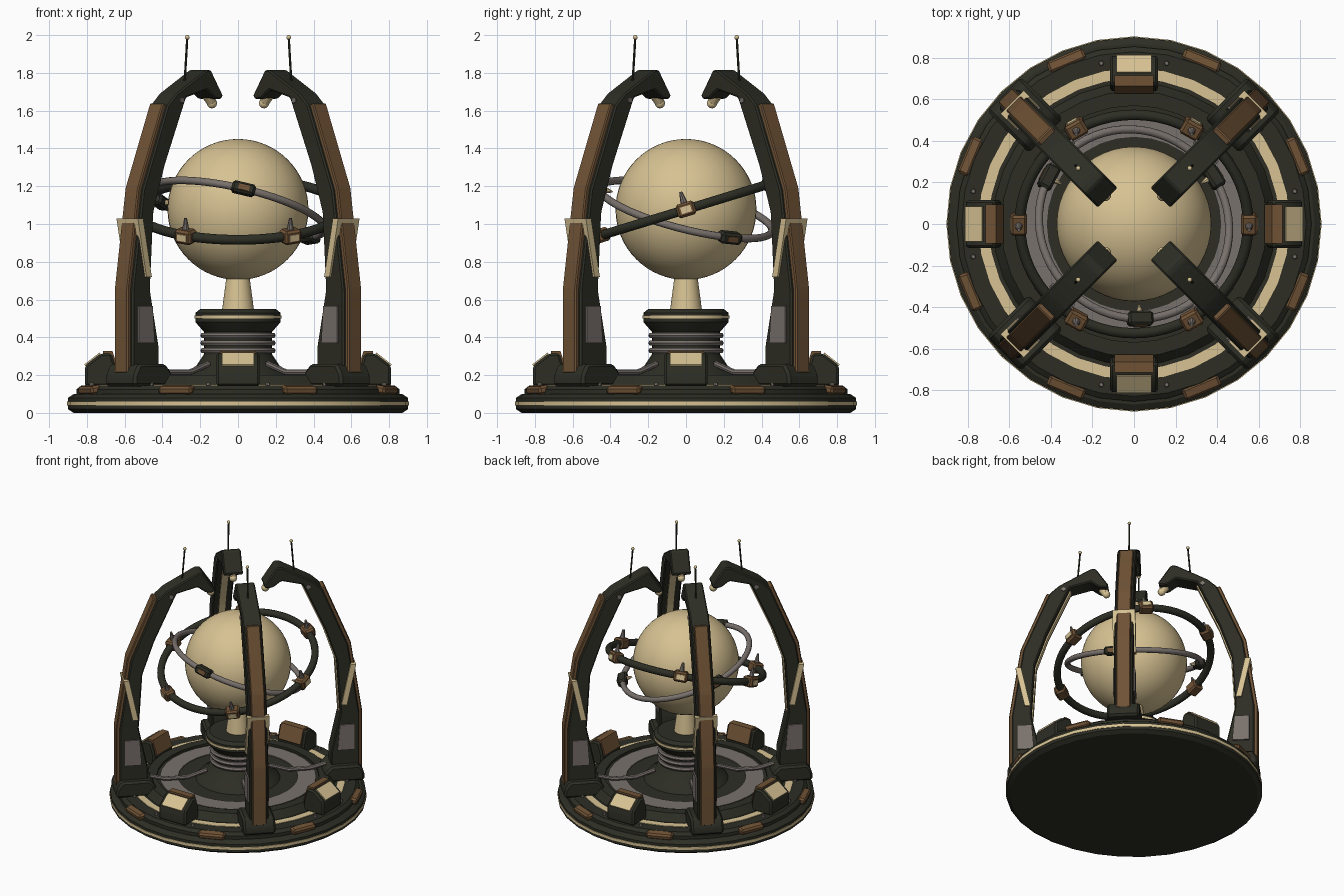
import bpy, bmesh
from math import radians, pi
from mathutils import Matrix, Vector

if "Cube" in bpy.data.objects:
    bpy.data.objects.remove(bpy.data.objects["Cube"])


def material(name, rgb):
    m = bpy.data.materials.new(name)
    m.use_nodes = True
    m.diffuse_color = (*rgb, 1)
    node = next(n for n in m.node_tree.nodes if n.type == "BSDF_PRINCIPLED")
    node.inputs["Base Color"].default_value = (*rgb, 1)
    return m


DARK = material("dark olive metal", (0.026, 0.027, 0.018))
BROWN = material("bronze brown", (0.16, 0.085, 0.036))
CREAM = material("warm cream", (0.68, 0.54, 0.29))
GRAY = material("warm gray", (0.19, 0.165, 0.15))
ID = Matrix.Identity(4)


def spin(deg, axis="Z"):
    return Matrix.Rotation(radians(deg), 4, axis)


def move(x, y, z):
    return Matrix.Translation((x, y, z))


def finish(name, bm, mat, mtx=ID, bevel=0):
    if bevel:
        bmesh.ops.bevel(bm, geom=list(bm.edges), offset=bevel, segments=1,
                        affect="EDGES", clamp_overlap=True)
    bmesh.ops.recalc_face_normals(bm, faces=bm.faces)
    me = bpy.data.meshes.new(name)
    bm.to_mesh(me)
    bm.free()
    me.materials.append(mat)
    ob = bpy.data.objects.new(name, me)
    bpy.context.collection.objects.link(ob)
    ob.matrix_world = mtx
    bpy.ops.object.select_all(action="DESELECT")
    ob.select_set(True)
    bpy.context.view_layer.objects.active = ob
    bpy.ops.object.shade_smooth_by_angle(angle=radians(28))
    return ob


def prism(name, profile, width, mat, mtx=ID, bevel=0):
    """Extrude a radius/height outline sideways."""
    bm = bmesh.new()
    f = bm.faces.new([bm.verts.new((r, -width / 2, z)) for r, z in profile])
    out = bmesh.ops.extrude_face_region(bm, geom=[f])["geom"]
    bmesh.ops.translate(bm, vec=(0, width, 0),
                        verts=[v for v in out if isinstance(v, bmesh.types.BMVert)])
    return finish(name, bm, mat, mtx, bevel)


def lathe(name, profile, mat, mtx=ID, steps=32):
    bm = bmesh.new()
    vs = [bm.verts.new((r, 0, z)) for r, z in profile]
    es = [bm.edges.new(p) for p in zip(vs, vs[1:])]
    bmesh.ops.spin(bm, geom=vs + es, cent=(0, 0, 0), axis=(0, 0, 1),
                   angle=2 * pi, steps=steps)
    bmesh.ops.remove_doubles(bm, verts=bm.verts, dist=1e-4)
    return finish(name, bm, mat, mtx)


def box(name, size, mat, mtx=ID, bevel=0):
    bm = bmesh.new()
    bmesh.ops.create_cube(bm, size=1)
    bmesh.ops.scale(bm, vec=size, verts=bm.verts)
    return finish(name, bm, mat, mtx, bevel)


def cone(name, r1, r2, depth, mat, mtx=ID, sides=12):
    bm = bmesh.new()
    bmesh.ops.create_cone(bm, cap_ends=True, segments=sides, radius1=r1, radius2=r2, depth=depth)
    return finish(name, bm, mat, mtx)


def ball(name, r, mat, mtx=ID, u=12, v=8):
    bm = bmesh.new()
    bmesh.ops.create_uvsphere(bm, u_segments=u, v_segments=v, radius=r)
    return finish(name, bm, mat, mtx)


def torus(name, major, minor, mat, mtx):
    bpy.ops.mesh.primitive_torus_add(major_radius=major, minor_radius=minor,
                                     major_segments=64, minor_segments=10)
    ob = bpy.context.object
    ob.name = name
    ob.data.materials.append(mat)
    ob.matrix_world = mtx
    bpy.ops.object.shade_smooth_by_angle(angle=radians(50))


def rod(name, a, b, r, mat, mtx, sides=8):
    a, b = Vector(a), Vector(b)
    rot = Vector((0, 0, 1)).rotation_difference(b - a).to_matrix().to_4x4()
    return cone(name, r, r, (b - a).length, mat, mtx @ Matrix.Translation((a + b) / 2) @ rot, sides)


def ring(name, r1, r2, z1, z2, mat):
    return lathe(name, [(r1, z1), (r2, z1), (r2, z2), (r1, z2), (r1, z1)], mat)


# Round base with bands
lathe("base", [(0, 0), (.87, 0), (.9, .02), (.9, .08), (.87, .1), (.855, .1), (.855, .125),
               (.83, .145), (.68, .145), (.64, .2), (.57, .2), (.57, .185), (0, .185)], DARK)
ring("base_stripe", .88, .904, .04, .06, CREAM)
ring("deck_stripe", .7, .75, .14, .149, CREAM)
ring("floor_ring", .42, .55, .18, .192, GRAY)

# Central pedestal and globe
lathe("hub", [(0, .18), (.3, .18), (.27, .22), (.22, .25), (.18, .31), (.18, .43), (.19, .44),
              (.225, .48), (.225, .53), (.2, .55), (0, .55)], DARK)
ring("collar_band", .2, .23, .5, .515, CREAM)
for i in range(3):
    z = .33 + i * .04
    lathe(f"hub_ring_{i + 1}", [(.17, z - .014), (.192, z - .014), (.2, z), (.192, z + .014),
                                (.17, z + .014)], GRAY)
lathe("globe_stem", [(0, .54), (.085, .54), (.06, .73), (0, .73)], CREAM)
ball("globe", .373, CREAM, move(0, 0, 1.077), 48, 32)

# Wide orbit ring with six pods
orbit = move(0, 0, 1.077) @ spin(17, "X")
torus("outer_orbit", .55, .026, DARK, orbit)
for i in range(6):
    m = orbit @ spin(i * 60) @ move(.555, 0, 0)
    box(f"outer_pod_{i + 1}", (.08, .1, .075), BROWN, m, .012)
    box(f"outer_pod_plate_{i + 1}", (.008, .055, .035), CREAM, m @ move(.041, 0, 0))
    cone(f"outer_pod_spike_{i + 1}", .02, .008, .065, GRAY, m @ move(0, 0, .065), 8)

# Narrow orbit ring with three pods
tilt = Vector((0, 0, 1)).rotation_difference(Vector((.235, .255, 1)))
orbit = move(0, 0, 1.077) @ tilt.to_matrix().to_4x4()
torus("inner_orbit", .47, .02, GRAY, orbit)
for i in range(3):
    m = orbit @ spin(-88 + i * 120) @ move(.47, 0, 0)
    box(f"inner_pod_{i + 1}", (.07, .125, .06), DARK, m, .012)
    box(f"inner_pod_plate_{i + 1}", (.008, .06, .03), BROWN, m @ move(.035, 0, 0))
    cone(f"inner_pod_tip_{i + 1}", .018, .004, .04, CREAM, m @ move(-.05, 0, 0) @ spin(-90, "Y"), 8)

# Brown rim plates
for i in range(8):
    box(f"rim_plate_{i + 1}", (.06, .19, .045), BROWN,
        spin(22.5 + 45 * i) @ move(.85, 0, .122) @ spin(12, "Y"), .012)

# Consoles on the four axes
for i, side in enumerate(("left", "back", "right", "front")):
    m = spin(90 * i)
    prism(f"{side}_console", [(.64, .14), (.81, .14), (.81, .25), (.725, .315), (.67, .315),
                              (.64, .22)], .23, DARK, m, .012)
    prism(f"{side}_console_screen", [(.808, .248), (.727, .31), (.732, .32), (.813, .257)],
          .17, CREAM, m)
    prism(f"{side}_console_cap", [(.715, .31), (.715, .328), (.665, .328), (.628, .22),
                                  (.64, .21), (.672, .31)], .19, BROWN, m)
    for a, r in ((-11.5, .79), (11.5, .79), (-37, .765), (37, .765)):
        cone(f"{side}_deck_bolt", .014, .01, .02, GRAY, m @ spin(a) @ move(r, 0, .152), 6)

# Curved arms on the four diagonals
outer = [(.855, .2), (.855, .65), (.775, 1.18), (.59, 1.63)]
inner = [(.45, 1.67), (.61, 1.31), (.695, 1.06), (.72, .65), (.655, .35), (.655, .2)]
head = [(.525, 1.69), (.3, 1.815), (.265, 1.815), (.175, 1.68), (.19, 1.66), (.24, 1.665), (.3, 1.71)]
for i, side in enumerate(("back_left", "back_right", "front_right", "front_left")):
    m = spin(45 + 90 * i)
    prism(f"{side}_arm", outer + head + inner, .135, DARK, m, .008)
    strip = [(r + .022, z + .01) for r, z in outer]
    prism(f"{side}_arm_spine", strip + [(r - .01, z) for r, z in reversed(outer)], .1, BROWN, m, .006)
    lining = inner[:4]
    prism(f"{side}_arm_lining", [(r - .008, z - .004) for r, z in lining]
          + [(r + .008, z) for r, z in reversed(lining)], .05, CREAM, m)
    prism(f"{side}_arm_foot", [(.6, .14), (.885, .14), (.885, .2), (.85, .26), (.65, .26), (.6, .21)],
          .23, DARK, m, .015)
    # Side panels, light strips and bolts
    prism(f"{side}_arm_panel", [(.7, .37), (.82, .37), (.82, .565), (.715, .565)], .155, GRAY, m)
    prism(f"{side}_arm_light", [(.725, .72), (.765, .72), (.83, 1.03), (.79, 1.03)], .16, CREAM, m)
    cone(f"{side}_arm_bolt", .016, .016, .15, GRAY, m @ move(.49, 0, 1.655) @ spin(90, "X"), 6)
    # Emitter under the tip and antenna on top
    cone(f"{side}_emitter", .022, .036, .05, CREAM, m @ move(.205, 0, 1.655) @ spin(25, "Y"))
    ball(f"{side}_emitter_tip", .028, CREAM, m @ move(.195, 0, 1.64))
    rod(f"{side}_antenna", (.4, 0, 1.74), (.38, 0, 1.985), .006, DARK, m)
    ball(f"{side}_antenna_ball", .012, CREAM, m @ move(.38, 0, 1.988))
    # Pipe from hub to foot
    for a, b in (((.22, 0, .26), (.36, 0, .215)), ((.36, 0, .215), (.52, 0, .215)),
                 ((.52, 0, .215), (.63, 0, .245))):
        rod(f"{side}_pipe", a, b, .016, GRAY, m)
